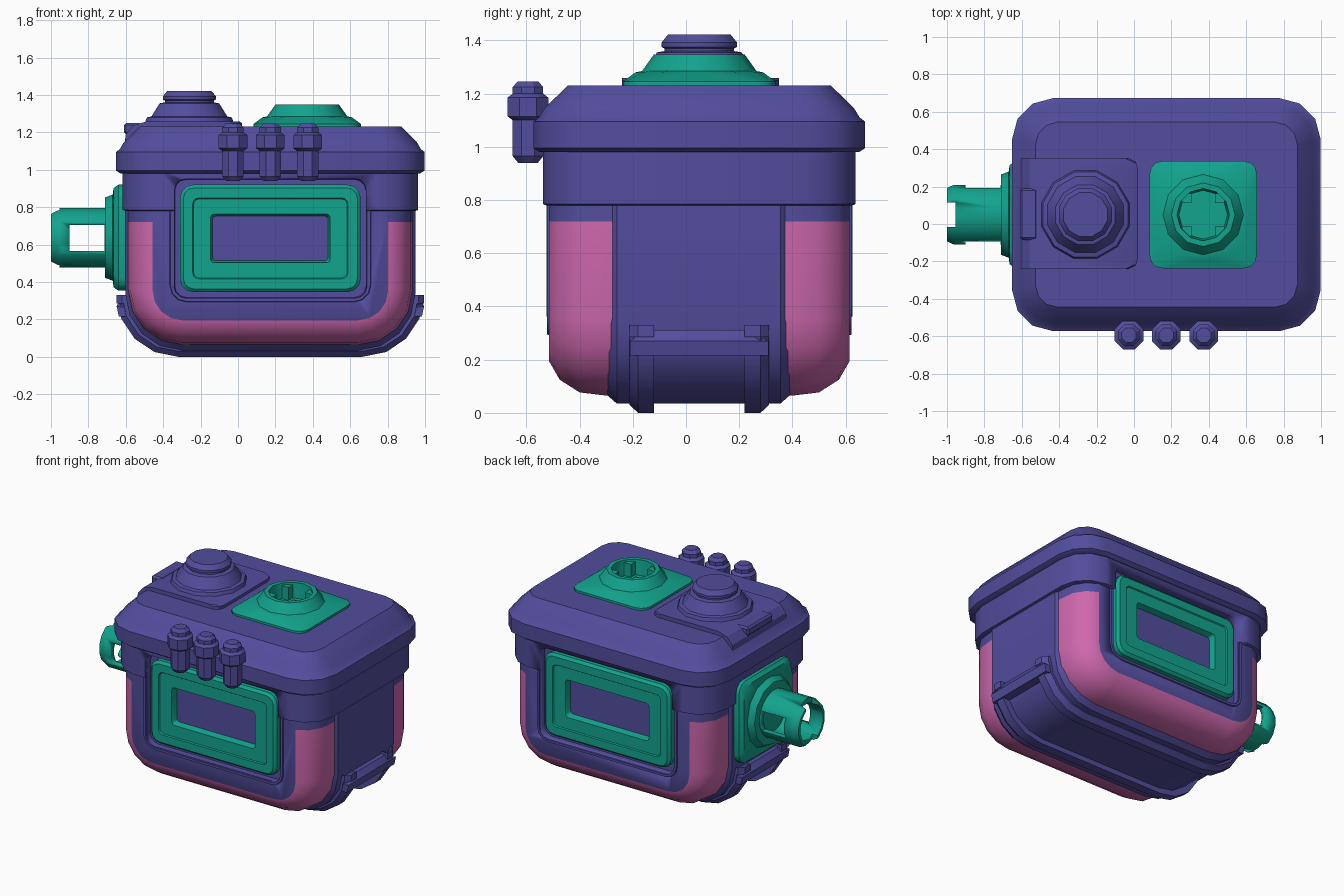
import bpy, bmesh, math
from mathutils import Matrix, Vector

if "Cube" in bpy.data.objects:
    bpy.data.objects.remove(bpy.data.objects["Cube"])

CX, CY = 0.173, 0.05


def material(name, rgb):
    m = bpy.data.materials.new(name)
    m.diffuse_color = (*rgb, 1)
    m.use_nodes = True
    m.node_tree.nodes["Principled BSDF"].inputs["Base Color"].default_value = m.diffuse_color
    return m


PURPLE = material("purple", (0.085, 0.075, 0.34))
PINK = material("pink", (0.62, 0.14, 0.42))
TEAL = material("teal", (0.006, 0.37, 0.27))


def finish(name, bm, mats, matrix=None, angle=32):
    bmesh.ops.remove_doubles(bm, verts=bm.verts, dist=1e-5)
    bmesh.ops.recalc_face_normals(bm, faces=bm.faces)
    if matrix:
        bm.transform(matrix)
    me = bpy.data.meshes.new(name)
    bm.to_mesh(me)
    bm.free()
    for m in mats:
        me.materials.append(m)
    ob = bpy.data.objects.new(name, me)
    bpy.context.collection.objects.link(ob)
    bpy.ops.object.select_all(action='DESELECT')
    ob.select_set(True)
    bpy.context.view_layer.objects.active = ob
    bpy.ops.object.shade_smooth_by_angle(angle=math.radians(angle))
    return ob


def loft(name, rings, mats, loop=False, matrix=None, pick=None):
    """Skin a list of equal-length rings; cap both ends or join them."""
    bm = bmesh.new()
    vs = [[bm.verts.new(p) for p in r] for r in rings]
    n = len(rings[0])
    pairs = list(zip(vs, vs[1:])) + ([(vs[-1], vs[0])] if loop else [])
    for a, b in pairs:
        for i in range(n):
            j = (i + 1) % n
            f = bm.faces.new((a[i], a[j], b[j], b[i]))
            if pick:
                f.material_index = pick(f.calc_center_median())
    if not loop:
        bm.faces.new(vs[0])
        bm.faces.new(vs[-1])
    return finish(name, bm, mats, matrix)


def rrect(hx, hy, r, z=0, seg=3):
    pts = []
    for q, (sx, sy) in enumerate([(1, 1), (-1, 1), (-1, -1), (1, -1)]):
        for k in range(seg + 1):
            a = (q + k / seg) * math.pi / 2
            pts.append((sx * (hx - r) + r * math.cos(a), sy * (hy - r) + r * math.sin(a), z))
    return pts


def circle(r, z, n):
    return [(r * math.cos(math.tau * (i + .5) / n), r * math.sin(math.tau * (i + .5) / n), z)
            for i in range(n)]


def usec(w, zb, r, d, y, top, mid, seg=4):
    """U-shaped cross-section in xz, inset by d, at depth y."""
    w, zb, r = w - d, zb + d, r - d
    arc = [(w - r + r * math.cos(a), zb + r - r * math.sin(a))
           for a in (k / seg * math.pi / 2 for k in range(seg + 1))]
    half = [(w, top), (w, mid)] + arc
    pts = half + [(-x, z) for x, z in reversed(half)]
    return [(CX + x, y, z) for x, z in pts]


def box(name, lo, hi, mat, bev=0):
    bm = bmesh.new()
    bmesh.ops.create_cube(bm, size=1)
    lo, hi = Vector(lo), Vector(hi)
    for v in bm.verts:
        v.co = [(lo[i] + hi[i]) / 2 + v.co[i] * (hi[i] - lo[i]) for i in range(3)]
    if bev:
        bmesh.ops.bevel(bm, geom=bm.edges[:], offset=bev, segments=1, affect='EDGES')
    return finish(name, bm, [mat])


def cut(target, cutters):
    for c in cutters:
        m = target.modifiers.new("cut", 'BOOLEAN')
        m.operation, m.object, m.solver = 'DIFFERENCE', c, 'EXACT'
        bpy.context.view_layer.objects.active = target
        bpy.ops.object.modifier_apply(modifier=m.name)


def drop(cutters):
    for c in cutters:
        bpy.data.objects.remove(c)


# Matrices placing local xy plans on the front / back walls
WALLS = [("front", Matrix.Translation((CX, CY, .633)) @ Matrix.Rotation(math.pi / 2, 4, 'X')),
         ("back", Matrix.Translation((CX, CY, .633)) @ Matrix.Rotation(-math.pi / 2, 4, 'X'))]

# Body shell with pink lower bumpers
outs = [(.13, .565), (.06, .525), (.012, .45), (0, .35)]
secs = [(d, CY - y) for d, y in outs] + [(d, CY + y) for d, y in reversed(outs)]
body = loft("body", [usec(.76, .065, .29, d, y, .99, .72) for d, y in secs], [PURPLE, PINK],
            pick=lambda c: 1 if c.z < .715 else 0)

# Upper corner collar
plan = Matrix.Translation((CX, CY, 0))
collar = loft("collar", [rrect(.775, .575, .19, .78), rrect(.79, .588, .2, .785),
                         rrect(.79, .588, .2, 1.0)], [PURPLE], matrix=plan)

# Window recesses, cut into both
holes = [loft("window_cutter", [rrect(.512, .318, .06, .525), rrect(.512, .318, .06, .8)],
              [PURPLE], matrix=m) for _, m in WALLS]
cut(body, holes)
cut(collar, holes)
drop(holes)

# Window lips and teal frames
for side, m in WALLS:
    loft(side + "_window_lip", [rrect(.55, .35, .1, .54), rrect(.535, .338, .09, .573),
                                rrect(.518, .322, .07, .573), rrect(.51, .315, .06, .52)],
         [PURPLE], True, m)
    loft(side + "_window_frame",
         [rrect(.483, .287, .07, .52), rrect(.483, .287, .07, .558), rrect(.465, .27, .055, .575),
          rrect(.415, .216, .03, .575), rrect(.41, .211, .03, .567), rrect(.32, .13, .02, .567),
          rrect(.308, .118, .02, .52)], [TEAL], True, m)

# Central band wrapping sides and bottom
loft("side_band", [usec(.775, .035, .3, d, y, .99, .7)
                   for d, y in [(.035, -.30), (0, -.26), (0, .355), (.035, .395)]], [PURPLE])

# Bracket rails under the body and end bars
for name, s in (("front", -1), ("back", 1)):
    loft(name + "_rail", [usec(.822, 0, .33, d, CY + s * y, .29, .285)
                          for d, y in [(.03, .262), (0, .23), (0, .17)]], [PURPLE])
for name, s in (("left", -1), ("right", 1)):
    bar = [(.72, .215), (.81, .215), (.822, .27), (.80, .312), (.72, .312)]
    loft(name + "_bracket_bar", [[(CX + s * x, CY + y, z - (.045 if abs(y) > .22 and z > .3 else 0))
                                  for x, z in bar] for y in (-.26, -.205, .205, .26)], [PURPLE])

# Pink latch on the right side
loft("side_latch", [[(x, -.115, .98), (x, .215, .98), (x, .185, .925), (x, -.09, .925)]
                    for x in (.93, .953)], [PINK])

# Lid
loft("lid", [rrect(.80, .60, .2, .98), rrect(.825, .623, .22, .995), rrect(.825, .623, .22, 1.095),
             rrect(.805, .603, .21, 1.11), rrect(.785, .582, .19, 1.145),
             rrect(.70, .495, .12, 1.23)], [PURPLE], matrix=plan)

# Hatch plate folding over the left edge of the lid
loft("hatch_plate", [[(xr, .055 + y, 1.2), (xr, .055 + y, 1.25), (xr - .015, .055 + y, 1.258),
                      (-.49, .055 + y, 1.258), (-.56, .055 + y, 1.237), (-.60, .055 + y, 1.19),
                      (-.61, .055 + y, 1.12), (-.5, .055 + y, 1.1)]
                     for xr, y in [(-.03, -.295), (.01, -.275), (.022, -.24),
                                   (.022, .24), (.01, .275), (-.03, .295)]], [PURPLE])
box("hatch_tab", (-.61, -.085, 1.19), (-.515, .19, 1.25), PURPLE, .012)

# Stepped knob
knob = [(.25, 1.24), (.235, 1.28), (.21, 1.285), (.165, 1.355), (.135, 1.36), (.135, 1.37),
        (.147, 1.375), (.147, 1.392), (.122, 1.422)]
loft("knob", [circle(r, z, 12) for r, z in knob], [PURPLE],
     matrix=Matrix.Translation((-.26, CY, 0)))

# Top socket: square base turning round, with a well
top = Matrix.Translation((.37, CY, 1.23))
loft("top_socket", [rrect(.287, .287, .07, -.03), rrect(.287, .287, .07, .015),
                    rrect(.24, .24, .2, .05), rrect(.215, .215, .215, .055),
                    rrect(.17, .17, .17, .118), rrect(.14, .14, .14, .118),
                    rrect(.13, .13, .13, .015)], [TEAL], matrix=top)
for i in range(4):
    a = math.pi / 4 + i * math.pi / 2
    x, y = .37 + .125 * math.cos(a), CY + .125 * math.sin(a)
    box("socket_tab", (x - .025, y - .025, 1.24), (x + .025, y + .025, 1.335), TEAL)

# Left socket with slotted pipe
left = Matrix.Translation((-.58, CY, .637)) @ Matrix.Rotation(-math.pi / 2, 4, 'Y')
loft("left_socket", [rrect(.283, .283, .07, -.02), rrect(.283, .283, .07, .06),
                     rrect(.265, .265, .1, .085), rrect(.23, .23, .2, .09),
                     rrect(.215, .215, .215, .13), rrect(.165, .165, .165, .132)],
     [TEAL], matrix=left)
pipe = loft("left_pipe", [circle(r, z, 16) for r, z in
                          [(.162, .11), (.162, .385), (.145, .42), (.125, .42), (.125, .11)]],
            [TEAL], True, left)
slots = [box("slot_cutter", (-.9, -.4, .565), (-.715, .5, .705), TEAL),
         box("notch_cutter", (-1.1, -.015, .3), (-.955, .115, 1.0), TEAL)]
cut(pipe, slots)
drop(slots)

# Three vials on the front edge
vial = [(.04, .94), (.062, .965), (.062, 1.10), (.083, 1.115), (.083, 1.185), (.062, 1.2),
        (.062, 1.225), (.042, 1.246)]
for i, x in enumerate((-.027, .173, .373)):
    loft("vial_%d" % (i + 1), [circle(r, z, 8) for r, z in vial], [PURPLE],
         matrix=Matrix.Translation((x, -.594, 0)))
